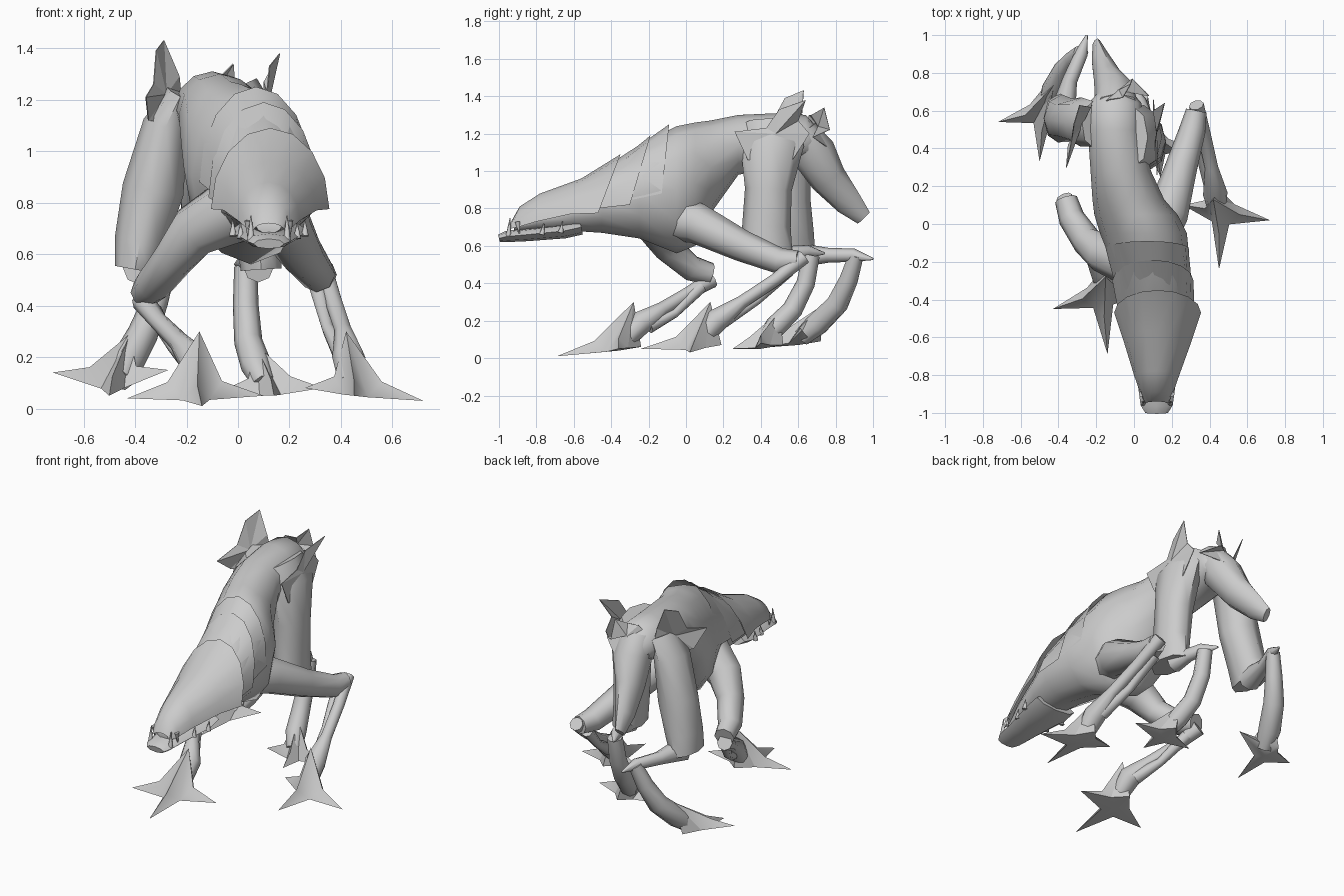
import bpy, math
from mathutils import Vector

default_cube = bpy.data.objects.get("Cube")
if default_cube:
    bpy.data.objects.remove(default_cube, do_unlink=True)

# One plain grey hide colour
hide = bpy.data.materials.new("grey_hide")
hide.use_nodes = True
hide.diffuse_color = (.6, .6, .6, 1)
hide.node_tree.nodes["Principled BSDF"].inputs["Base Color"].default_value = hide.diffuse_color


def make_object(name, verts, faces, smooth=True):
    mesh = bpy.data.meshes.new(name)
    mesh.from_pydata(verts, [], faces)
    mesh.materials.append(hide)
    obj = bpy.data.objects.new(name, mesh)
    bpy.context.collection.objects.link(obj)
    if smooth:
        bpy.ops.object.select_all(action='DESELECT')
        obj.select_set(True)
        bpy.context.view_layer.objects.active = obj
        bpy.ops.object.shade_smooth_by_angle(angle=math.radians(60))
    return obj


def tube(name, stations, sides=8, axis=None):
    """Closed loft; each station is x, y, z, half width, half height."""
    centres = [Vector(s[:3]) for s in stations]
    overall = (centres[-1] - centres[0]).normalized()
    up_hint = Vector((0, 1, 0)) if abs(overall.z) > .75 else Vector((0, 0, 1))
    verts, faces = [], []
    last = len(stations) - 1
    for i, station in enumerate(stations):
        tangent = axis or (centres[min(i + 1, last)] - centres[max(i - 1, 0)]).normalized()
        side = tangent.cross(up_hint).normalized()
        up = side.cross(tangent)
        for k in range(sides):
            turn = math.tau * k / sides
            verts.append(centres[i] + side * math.cos(turn) * station[3]
                         + up * math.sin(turn) * station[4])
    for i in range(last):
        for k in range(sides):
            a, b = i * sides + k, i * sides + (k + 1) % sides
            faces.append((a, a + sides, b + sides, b))
    faces.append(tuple(range(sides)))
    faces.append(tuple(reversed(range(last * sides, last * sides + sides))))
    return make_object(name, verts, faces)


def limb(name, *stations):
    """Round tube; each station is x, y, z, radius."""
    return tube(name, [s + (s[3],) for s in stations])


def shell(name, arches, steps=8):
    """Arched armour; each arch is rim y, rim z, crown y, crown z, centre x, half width."""
    verts, faces = [], []
    for rim_y, rim_z, crown_y, crown_z, middle, width in arches:
        for k in range(steps + 1):
            turn = math.pi * k / steps
            rise = math.sin(turn)
            verts.append((middle + width * math.cos(turn),
                          rim_y + (crown_y - rim_y) * rise,
                          rim_z + (crown_z - rim_z) * rise))
    row = steps + 1
    for i in range(len(arches) - 1):
        for k in range(steps):
            a = i * row + k
            faces.append((a, a + 1, a + row + 1, a + row))
    return make_object(name, verts, faces)


def fin(name, hub, outline):
    """Thin jagged plate fanned out from a hub point."""
    count = len(outline)
    faces = [(0, k + 1, (k + 1) % count + 1) for k in range(count)]
    obj = make_object(name, [hub] + outline, faces, smooth=False)
    thick = obj.modifiers.new("thickness", 'SOLIDIFY')
    thick.thickness = .004
    return obj


def foot(name, sole, spur, tips):
    """Webbed tent: ridges run from the spur to each claw, webs dip between the claws."""
    sole, spur = Vector(sole), Vector(spur)
    tips = [Vector(t) for t in tips]
    heel = sole + Vector((0, .12, -.01))
    under = sole - Vector((0, 0, .03))
    rim, ridges = [], []
    for i, tip in enumerate(tips):
        rim.append(tip)
        ridges.append(sole.lerp(tip, .4) + Vector((0, 0, .045)))
        if i < len(tips) - 1:
            rim.append(sole + (tip + tips[i + 1] - sole * 2) * .2 - Vector((0, 0, .02)))
            ridges.append(None)
    # The web closes behind the ankle on both sides
    flank_end = sole.lerp(tips[-1], .3) + Vector((0, .05, -.01))
    flank_start = sole.lerp(tips[0], .3) + Vector((0, .05, -.01))
    rim += [flank_end, heel, flank_start]
    ridges += [None] * 3
    verts, faces = [spur, under] + rim, []
    count = len(rim)
    for i, ridge in enumerate(ridges):
        here, after, before = 2 + i, 2 + (i + 1) % count, 2 + (i - 1) % count
        faces.append((here, 1, after))
        if ridge:
            top = len(verts)
            verts.append(ridge)
            faces += [(0, top, before), (top, here, before), (0, after, top), (top, after, here)]
        elif ridges[(i + 1) % count] is None:
            faces.append((0, here, after))
    return make_object(name, verts, [f[::-1] for f in faces])


# Head and trunk, bending sideways toward the hips
tube("trunk", [
    (.12, -.92, .71, .05, .03), (.12, -.8, .75, .09, .07), (.12, -.6, .79, .15, .11),
    (.12, -.45, .84, .19, .17), (.1, -.25, .89, .2, .25), (.05, -.05, .9, .23, .34),
    (.01, .05, .93, .22, .33), (-.03, .13, 1.02, .19, .25), (-.07, .28, 1.14, .16, .16),
    (-.1, .5, 1.17, .145, .14), (-.1, .64, 1.18, .14, .12), (-.1, .72, 1.13, .07, .08),
], sides=12, axis=Vector((0, -1, 0)))

# Overlapping armour from the nape to the snout
shell("nape_plate", [(-.13, .88, -.09, 1.25, .07, .22), (-.32, .84, -.26, 1.13, .1, .2)])
shell("neck_plate", [(-.3, .82, -.19, 1.19, .1, .215), (-.48, .8, -.4, 1.02, .12, .2)])
shell("head_plate", [
    (-.47, .775, -.35, 1.09, .125, .23), (-.62, .77, -.56, .96, .125, .18),
    (-.8, .73, -.78, .88, .12, .12), (-.9, .7, -.89, .81, .12, .085),
    (-.95, .69, -.94, .72, .12, .06)])

# Jaw and teeth
tube("lower_jaw", [(.12, -.56, .7, .14, .04), (.12, -.65, .68, .14, .04),
                   (.12, -.85, .66, .1, .035), (.12, -.96, .65, .085, .03),
                   (.12, -1, .64, .06, .02)])
for side in (-1, 1):
    for y, spread, root, point in ((-.95, .07, .65, .75), (-.9, .08, .73, .66),
                                   (-.77, .11, .66, .72), (-.67, .14, .67, .73)):
        x = .12 + side * spread
        limb("tooth", (x, y, root, .015), (x, y + .01, point, .002))

# Broad tail stub
tube("tail", [(-.09, .62, 1.22, .12, .08), (-.1, .68, 1.1, .11, .12), (-.14, .76, .96, .075, .1),
              (-.18, .87, .83, .045, .075), (-.2, .95, .75, .02, .045)])

# Front legs
limb("left_upper_arm", (.08, -.1, .76, .13), (.18, .06, .72, .11), (.25, .3, .6, .085),
     (.31, .5, .52, .07), (.33, .6, .52, .055))
limb("left_forearm", (.33, .63, .54, .04), (.37, .48, .42, .035), (.41, .3, .3, .035),
     (.43, .16, .2, .065), (.44, .08, .1, .05))
limb("left_forearm_strut", (.31, .55, .47, .035), (.35, .38, .31, .025), (.41, .2, .2, .04))
foot("left_front_foot", (.45, .07, .08), (.42, .13, .3),
     [(.72, .02, .03), (.45, -.24, .05), (.26, .1, .08)])

limb("right_upper_arm", (-.02, -.2, .77, .13), (-.17, -.15, .69, .105), (-.25, -.09, .58, .08),
     (-.33, .03, .48, .07), (-.36, .13, .45, .06))
limb("right_forearm", (-.37, .14, .42, .045), (-.31, 0, .34, .035), (-.23, -.13, .26, .04),
     (-.17, -.24, .19, .065), (-.16, -.32, .1, .05))
limb("right_forearm_strut", (-.33, .08, .38, .035), (-.25, -.06, .24, .025), (-.18, -.2, .17, .04))
foot("right_front_foot", (-.17, -.36, .07), (-.15, -.28, .3),
     [(.1, -.36, .05), (-.14, -.69, .01), (-.43, -.45, .04)])

# Hind legs
tube("right_thigh", [(-.22, .53, 1.22, .06, .12), (-.28, .54, 1.1, .09, .13),
                     (-.33, .55, .85, .12, .115), (-.38, .56, .65, .1, .125),
                     (-.4, .56, .54, .08, .13)])
limb("right_shank", (-.38, .58, .55, .07), (-.34, .76, .55, .04), (-.28, .9, .55, .035),
     (-.25, 1, .53, .006))
limb("right_metatarsal", (-.28, .91, .55, .04), (-.32, .87, .42, .05), (-.37, .81, .29, .06),
     (-.43, .7, .18, .065), (-.46, .62, .11, .05))
foot("right_hind_foot", (-.48, .6, .1), (-.42, .74, .29),
     [(-.27, .62, .15), (-.5, .33, .05), (-.72, .54, .14)])

tube("left_thigh", [(0, .46, 1.25, .08, .16), (.05, .46, 1.14, .1, .17),
                    (.07, .44, .9, .1, .125), (.08, .43, .7, .09, .13), (.09, .43, .54, .08, .14)])
limb("left_shank", (.08, .45, .55, .06), (.06, .56, .56, .04), (.03, .65, .57, .035),
     (-.01, .74, .56, .006))
limb("left_metatarsal", (.03, .67, .55, .045), (.03, .64, .4, .05), (.04, .57, .26, .055),
     (.07, .48, .17, .06), (.1, .42, .1, .045))
foot("left_hind_foot", (.12, .4, .08), (.07, .5, .25),
     [(.33, .4, .08), (.14, .25, .05), (-.08, .4, .06)])

# Jagged hip plates and the plate above the tail
fin("right_hip_plate", (-.28, .52, 1.22), [
    (-.36, .3, 1.21), (-.33, .46, 1.26), (-.32, .53, 1.39), (-.29, .63, 1.43),
    (-.23, .62, 1.29), (-.22, .64, 1.19), (-.25, .55, 1.1), (-.35, .42, 1.12)])
fin("left_hip_plate", (.12, .48, 1.2), [
    (.12, .26, 1.21), (.11, .43, 1.23), (.12, .5, 1.33), (.16, .64, 1.38),
    (.1, .6, 1.27), (.1, .66, 1.2), (.11, .57, 1.06), (.12, .33, 1.06)])
fin("tail_plate", (-.08, .71, 1.24), [
    (-.2, .63, 1.22), (-.13, .66, 1.3), (-.06, .67, 1.3), (-.02, .74, 1.34),
    (-.01, .77, 1.22), (.08, .68, 1.18), (-.04, .77, 1.12), (-.17, .74, 1.12)])
